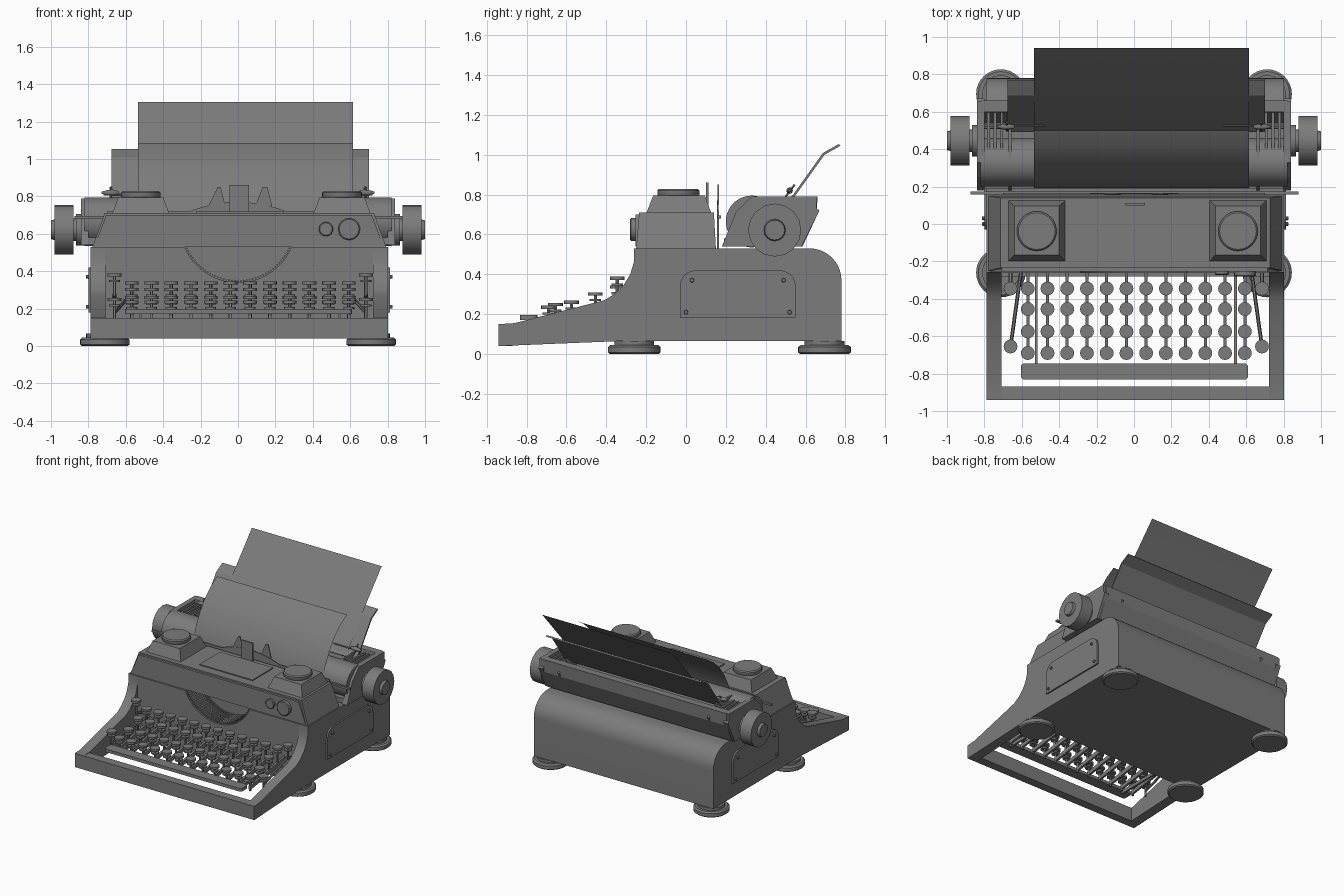
import bpy, bmesh
from math import sin, cos, pi, radians
from mathutils import Vector

if "Cube" in bpy.data.objects:
    bpy.data.objects.remove(bpy.data.objects["Cube"])

GREY = (0.2, 0.2, 0.2, 1)
mat = bpy.data.materials.new("enamel grey")
mat.use_nodes = True
mat.diffuse_color = GREY
mat.node_tree.nodes["Principled BSDF"].inputs["Base Color"].default_value = GREY


def finish(name, bm, smooth=False):
    bmesh.ops.recalc_face_normals(bm, faces=bm.faces)
    me = bpy.data.meshes.new(name)
    bm.to_mesh(me)
    bm.free()
    me.materials.append(mat)
    ob = bpy.data.objects.new(name, me)
    bpy.context.collection.objects.link(ob)
    if smooth:
        bpy.ops.object.select_all(action='DESELECT')
        ob.select_set(True)
        bpy.context.view_layer.objects.active = ob
        bpy.ops.object.shade_smooth_by_angle(angle=radians(35))
    return ob


def place(axis, p, q, t):
    return {'X': (t, p, q), 'Y': (p, t, q), 'Z': (p, q, t)}[axis]


def add_loft(bm, rings):
    """Closed solid through a list of equal-length rings."""
    vs = [[bm.verts.new(p) for p in r] for r in rings]
    n = len(vs[0])
    for a, b in zip(vs, vs[1:]):
        for i in range(n):
            bm.faces.new((a[i], a[(i + 1) % n], b[(i + 1) % n], b[i]))
    bm.faces.new(vs[0])
    bm.faces.new(vs[-1])


def prism(name, pts, axis, a, b, smooth=False):
    bm = bmesh.new()
    add_loft(bm, [[place(axis, p, q, t) for p, q in pts] for t in (a, b)])
    return finish(name, bm, smooth)


def rect(a, b, c, d):
    return [(a, c), (b, c), (b, d), (a, d)]


def add_box(bm, x, y, z):
    add_loft(bm, [[(p, q, t) for p, q in rect(*x, *y)] for t in z])


def box(name, x, y, z):
    bm = bmesh.new()
    add_box(bm, x, y, z)
    return finish(name, bm)


def add_lathe(bm, axis, p, q, steps, n=32):
    """Turned solid; steps are (position along axis, radius)."""
    add_loft(bm, [[place(axis, p + r * cos(2 * pi * i / n), q + r * sin(2 * pi * i / n), t)
                   for i in range(n)] for t, r in steps])


def lathe(name, axis, p, q, steps, n=32):
    bm = bmesh.new()
    add_lathe(bm, axis, p, q, steps, n)
    return finish(name, bm, True)


def add_rod(bm, a, b, r, n=6):
    a, b = Vector(a), Vector(b)
    rot = (b - a).to_track_quat('Z', 'Y')
    add_loft(bm, [[c + rot @ Vector((r * cos(2 * pi * i / n), r * sin(2 * pi * i / n), 0))
                   for i in range(n)] for c in (a, b)])


def frustum(name, low, high, z0, z1):
    bm = bmesh.new()
    add_loft(bm, [[(p, q, z0) for p, q in rect(*low)], [(p, q, z1) for p, q in rect(*high)]])
    return finish(name, bm)


def arc(cx, cy, r, a, b, n):
    return [(cx + r * cos(radians(a + (b - a) * i / n)),
             cy + r * sin(radians(a + (b - a) * i / n))) for i in range(n + 1)]


def sheet(name, path, x0, x1):
    bm = bmesh.new()
    rows = [[bm.verts.new((x, y, z)) for x in (x0, x1)] for y, z in path]
    for a, b in zip(rows, rows[1:]):
        bm.faces.new((a[0], a[1], b[1], b[0]))
    return finish(name, bm, True)


SIDES = ((-1, "right"), (1, "left"))
CX = .007  # the body sits slightly off the middle of the knobs
BACK = arc(.62, .37, .16, 90, 0, 10)

# Body: side walls, rear shell, floor, front frame, front panel with type opening
wall = [(-.94, .04), (-.94, .15), (-.86, .155), (-.41, .27), (-.36, .3), (-.31, .35),
        (-.28, .4), (-.262, .46), (-.26, .53)] + BACK + [(.78, .065), (-.33, .065)]
for s, side in SIDES:
    prism(side + "_side_wall", wall, 'X', CX + s * .715, CX + s * .795, True)
prism("rear_shell", [(-.08, .53)] + BACK + [(.78, .065), (-.08, .065)],
      'X', CX - .715, CX + .715, True)
box("body_floor", (CX - .715, CX + .715), (-.28, -.08), (.065, .15))
box("front_frame_bar", (CX - .715, CX + .715), (-.94, -.87), (.04, .15))
opening = arc(0, .65, .31, -23, -157, 32)
prism("front_panel", [(-.71, .1), (.722, .1), (.722, .53)] + opening + [(-.71, .53)],
      'Y', -.262, -.24)

# Type bars lining the bowl of the opening
bm = bmesh.new()
for i in range(45):
    a = radians(-155 + 130 * i / 44)
    add_rod(bm, (.302 * cos(a), -.255, .65 + .302 * sin(a)),
            (.302 * cos(a), -.07, .65 + .302 * sin(a)), .006, 4)
finish("type_bars", bm)

# Feet, side access plates and rivets
for s, side in SIDES:
    for y, end in ((-.26, "front"), (.695, "rear")):
        lathe(f"{side}_{end}_foot", 'Z', s * .712, y,
              [(0, .122), (.008, .132), (.035, .132), (.045, .12), (.045, .1), (.066, .1)])
    plate = [(-.03, .18), (.55, .18)] + arc(.47, .34, .08, 0, 90, 6) + arc(.05, .34, .08, 90, 180, 6)
    prism(side + "_access_plate", plate, 'X', CX + s * .79, CX + s * .807)
    bm = bmesh.new()
    for y, z in ((0, .21), (.52, .21), (.03, .37), (.49, .37)):
        add_lathe(bm, 'X', y, z, [(CX + s * .8, .012), (CX + s * .819, .009)], 10)
    finish(side + "_plate_rivets", bm)

# Ribbon cover: tapered housing, spool boxes and caps, centre lid
frustum("ribbon_cover", (CX - .785, CX + .785, -.25, .15), (CX - .72, CX + .72, -.235, .14), .53, .71)
front = [(-.765, .54), (.775, .54), (.715, .7), (-.705, .7)]
prism("cover_front_plate", front, 'Y', -.254, -.23)
for s, side in SIDES:
    x = .018 + s * .538
    frustum(side + "_spool_box", (x - .152, x + .152, -.198, .126),
            (x - .12, x + .12, -.165, .095), .71, .795)
    lathe(side + "_spool_cap", 'Z', x, -.038, [(.79, .1), (.8, .106), (.82, .106), (.828, .098)])
box("centre_lid", (-.225, .245), (-.165, .095), (.71, .718))
box("lid_catch", (-.045, .06), (.1, .112), (.71, .86))
lathe("large_front_dial", 'Y', .594, .625, [(-.24, .058), (-.275, .058), (-.28, .052)])
lathe("small_front_dial", 'Y', .47, .625, [(-.24, .038), (-.268, .038), (-.272, .033)], 24)

# Rail and card guides in front of the platen
box("carriage_rail", (-.875, .88), (.157, .175), (.68, .695))
box("rail_web", (-.7, .7), (.155, .165), (.53, .72))
prism("scale_arch", [(-.38, .69), (.38, .69)] + arc(0, .08, .69, 60, 120, 16), 'Y', .155, .163)
for s, side in SIDES:
    x = .012 + s * .125
    guide = [(x - .045, .75), (x + .045, .75), (x + .02, .85), (x - .005 * s, .85)]
    prism(side + "_card_guide", guide, 'Y', .158, .166)

# Carriage: platen, end plates, bed, back wall, cross rods
lathe("platen", 'X', .33, .665, [(-.82, .13), (.82, .13)], 40)
end = [(.18, .54), (.58, .54), (.67, .72), (.655, .73), (.655, .79), (.33, .79), (.25, .71)]
for s, side in SIDES:
    prism(side + "_carriage_end", end, 'X', s * .8, s * .84)
    prism(side + "_inner_plate", end, 'X', s * .655, s * .67)
    bm = bmesh.new()
    for x in (.7, .735, .77):
        add_box(bm, sorted((s * x, s * (x + .015))), (.38, .64), (.74, .775))
    for y in (.42, .52, .6):
        add_rod(bm, (s * .66, y, .74), (s * .81, y, .74), .012, 8)
    finish(side + "_margin_rods", bm)
    # Platen knob with hubs
    lathe(side + "_platen_knob", 'X', .445, .622,
          [(s * .8, .085), (s * .865, .085), (s * .865, .06), (s * .88, .06), (s * .88, .133),
           (s * .98, .133), (s * .98, .055), (s * 1.0, .05)], 16)
    # Paper finger rollers
    bm = bmesh.new()
    add_lathe(bm, 'X', .52, .82, [(s * .64, .008), (s * .67, .016), (s * .7, .014), (s * .73, .005)], 12)
    add_rod(bm, (s * .48, .525, .81), (s * .72, .525, .81), .005)
    add_rod(bm, (s * .68, .5, .79), (s * .68, .545, .85), .006)
    finish(side + "_paper_finger", bm)
box("carriage_bed", (-.8, .8), (.19, .58), (.54, .58))
prism("carriage_back_wall", [(.53, .54), (.585, .54), (.655, .69), (.66, .79), (.6, .79)],
      'X', -.82, .82)

# Paper table and paper
table = [(.5, .745), (.545, .79), (.695, 1.0), (.775, 1.045)]
prism("paper_table", table + [(y - .008, z + .009) for y, z in reversed(table)], 'X', -.675, .7)
sheet("paper_back", [(.5, .77), (.53, .812), (.7, 1.03), (.94, 1.305)], -.535, .615)
sheet("paper_front", [(.5, 1.085), (.42, 1.035), (.345, .967), (.28, .88), (.23, .785), (.202, .71),
                      (.192, .66), (.2, .61), (.22, .57)], -.535, .615)

# Keyboard: caps on stems over sloping levers
ROWS = ((-.345, .345), (-.455, .31), (-.575, .268), (-.69, .243))


def add_key(bm, x, y, z, r=.037):
    add_lathe(bm, 'Z', x, y, [(z - .016, r), (z, r)], 16)
    add_lathe(bm, 'Z', x, y, [(z - .045, r * .8), (z - .034, r * .8)], 12)
    add_rod(bm, (x, y, z - .12), (x, y, z - .01), .009)


keys, levers = bmesh.new(), bmesh.new()
for col in range(12):
    x = -.568 + .1055 * col
    for y, z in ROWS:
        add_key(keys, x, y, z)
    add_loft(levers, [[(t, y, z) for y, z in
                       ((-.25, .2), (-.25, .24), (-.7, .165), (-.7, .135))]
                      for t in (x - .008, x + .008)])
for s, side in SIDES:
    x = .012 + s * .672
    add_key(keys, x, -.345, .388)
    add_key(keys, x, -.655, .257)
    add_rod(levers, (x, -.655, .18), (x - s * .055, -.26, .24), .01)
    add_rod(levers, (x, -.345, .28), (x, -.25, .25), .01)
    add_box(levers, sorted((.01 + s * .525, .01 + s * .54)), (-.76, -.25), (.15, .176))
finish("keys", keys, True)
finish("key_levers", levers)
bar = [c for x, y, a in ((.59, -.765, 0), (-.585, -.765, 90), (-.585, -.812, 180), (.59, -.812, 270))
       for c in arc(x, y, .02, a, a + 90, 4)]
prism("space_bar", bar, 'Z', .172, .197, True)
